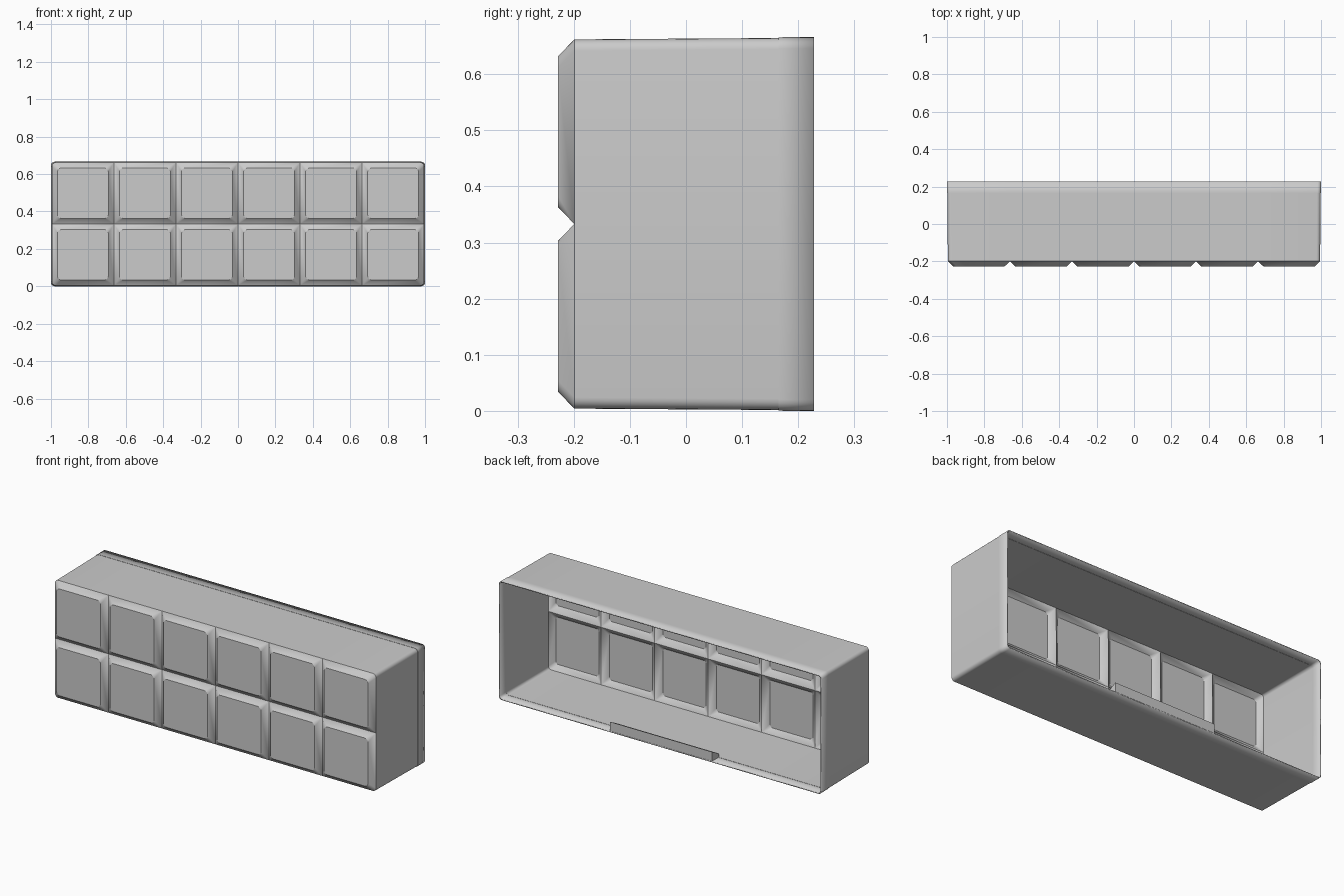
import bpy, bmesh
from math import sin, cos, pi
from mathutils import Vector

cube = bpy.data.objects.get("Cube")
if cube:
    bpy.data.objects.remove(cube, do_unlink=True)

grey = bpy.data.materials.new("plain grey")
grey.use_nodes = True
colour = (0.6, 0.6, 0.6, 1)
grey.diffuse_color = colour
grey.node_tree.nodes["Principled BSDF"].inputs["Base Color"].default_value = colour

COLS, ROWS, SEGS = 6, 2, 5
HALF_X, HALF_Z, MID_Z = 0.995, 0.329, 0.333
FRONT, BASE, STEP, BACK = -0.228, -0.199, 0.165, 0.228
CHAMFER = 0.03


def finish(bm, name):
    mesh = bpy.data.meshes.new(name)
    bm.to_mesh(mesh)
    bm.free()
    obj = bpy.data.objects.new(name, mesh)
    bpy.context.collection.objects.link(obj)
    mesh.materials.append(grey)
    return obj


def ring(bm, x0, x1, z0, z1, y, radius):
    """Rounded rectangle; radius(sx, sz) gives the radius of each corner."""
    verts = []
    for i, (sx, sz) in enumerate([(1, 1), (-1, 1), (-1, -1), (1, -1)]):
        r = radius(sx, sz)
        cx = (x1 if sx > 0 else x0) - sx * r
        cz = (z1 if sz > 0 else z0) - sz * r
        for k in range(SEGS + 1):
            a = (i + k / SEGS) * pi / 2
            verts.append(bm.verts.new((cx + r * cos(a), y, cz + r * sin(a))))
    return verts


# Tiled front: chamfered tiles whose edges meet in V grooves
bm = bmesh.new()
w, h = 2 * HALF_X / COLS, 2 * HALF_Z / ROWS
for c in range(COLS):
    for r in range(ROWS):
        x, z = -HALF_X + c * w, MID_Z - HALF_Z + r * h

        def base_radius(sx, sz):
            outer_x = c == (COLS - 1 if sx > 0 else 0)
            outer_z = r == (ROWS - 1 if sz > 0 else 0)
            return 0.02 if outer_x and outer_z else 0

        base = ring(bm, x, x + w, z, z + h, BASE, base_radius)
        pane = ring(bm, x + CHAMFER, x + w - CHAMFER, z + CHAMFER,
                    z + h - CHAMFER, FRONT, lambda sx, sz: 0.02)
        bm.faces.new(pane)
        for i in range(len(base)):
            j = (i + 1) % len(base)
            bm.faces.new((base[i], base[j], pane[j], pane[i]))
bmesh.ops.remove_doubles(bm, verts=bm.verts, dist=0.0005)

# Drafted walls with a slightly raised rim, open at the back
edges = [e for e in bm.edges if e.is_boundary]
for y, half_x, half_z in [(STEP, 0.9982, 0.3315), (STEP, 0.9995, 0.3328),
                          (BACK, 1.0, 0.333)]:
    new = bmesh.ops.extrude_edge_only(bm, edges=edges)["geom"]
    verts = [g for g in new if isinstance(g, bmesh.types.BMVert)]
    edges = [g for g in new if isinstance(g, bmesh.types.BMEdge)]
    size_x = max(v.co.x for v in verts)
    size_z = max(v.co.z for v in verts) - MID_Z
    for v in verts:
        v.co = Vector((v.co.x * half_x / size_x, y,
                       MID_Z + (v.co.z - MID_Z) * half_z / size_z))
bmesh.ops.recalc_face_normals(bm, faces=bm.faces)
bm.normal_update()
front_face = min(bm.faces, key=lambda f: f.calc_center_median().y)
if front_face.normal.y > 0:
    bmesh.ops.reverse_faces(bm, faces=bm.faces)
shell = finish(bm, "tiled_shell")
solid = shell.modifiers.new("wall thickness", "SOLIDIFY")
solid.thickness = 0.006
solid.offset = -1
bpy.ops.object.select_all(action="DESELECT")
shell.select_set(True)
bpy.context.view_layer.objects.active = shell
bpy.ops.object.shade_smooth_by_angle(angle=0.5)

# Wedge-shaped catch on the inside of the floor
bm = bmesh.new()
profile = [(BACK, 0.003), (BACK, 0.058), (STEP, 0.025), (STEP, 0.004)]
ends = [[bm.verts.new((x, y, z)) for y, z in profile] for x in (-0.32, 0.31)]
for end in ends:
    bm.faces.new(end)
for i in range(len(profile)):
    j = (i + 1) % len(profile)
    bm.faces.new((ends[0][i], ends[0][j], ends[1][j], ends[1][i]))
bmesh.ops.recalc_face_normals(bm, faces=bm.faces)
finish(bm, "floor_catch")
